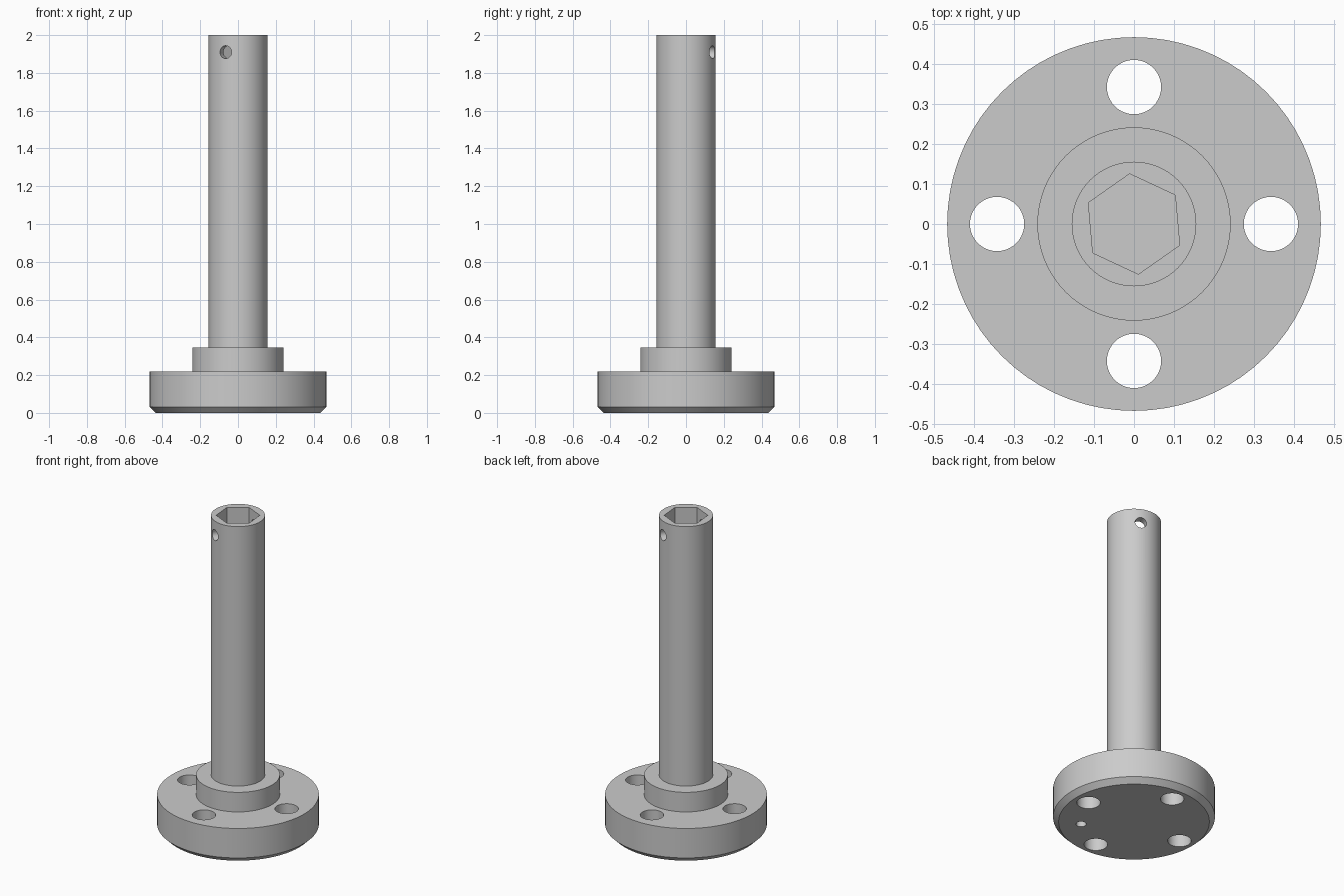
import bpy
import bmesh
from math import pi, radians, cos, sin
from mathutils import Matrix, Vector

default_cube = bpy.data.objects.get("Cube")
if default_cube:
    bpy.data.objects.remove(default_cube, do_unlink=True)


def add_object(name, bm):
    bmesh.ops.recalc_face_normals(bm, faces=bm.faces)
    mesh = bpy.data.meshes.new(name)
    bm.to_mesh(mesh)
    bm.free()
    obj = bpy.data.objects.new(name, mesh)
    bpy.context.collection.objects.link(obj)
    return obj


def turned_solid(name, profile, sides):
    """Turn a (radius, height) profile around z and cap both ends."""
    bm = bmesh.new()
    rings = []
    for r, z in profile:
        angles = [2 * pi * i / sides for i in range(sides)]
        rings.append([bm.verts.new((r * cos(a), r * sin(a), z)) for a in angles])
    for low, high in zip(rings, rings[1:]):
        for i in range(sides):
            j = (i + 1) % sides
            bm.faces.new((low[i], low[j], high[j], high[i]))
    bm.faces.new(rings[0])
    bm.faces.new(rings[-1])
    return add_object(name, bm)


def prism(name, radius, sides, start, end, turn=0.0):
    """Straight prism between two points, used for cutting."""
    start, end = Vector(start), Vector(end)
    axis = end - start
    place = (Matrix.Translation((start + end) / 2)
             @ axis.to_track_quat('Z', 'Y').to_matrix().to_4x4()
             @ Matrix.Rotation(turn, 4, 'Z'))
    bm = bmesh.new()
    bmesh.ops.create_cone(bm, cap_ends=True, segments=sides, radius1=radius,
                          radius2=radius, depth=axis.length, matrix=place)
    return add_object(name, bm)


# Flange with lower chamfer, collar and shaft as one turned body
FLANGE_R, FLANGE_TOP = 0.468, 0.22
COLLAR_R, COLLAR_TOP = 0.242, 0.345
SHAFT_R, SHAFT_TOP = 0.156, 2.0
CHAMFER = 0.032
body = turned_solid("flanged_shaft", [
    (FLANGE_R - CHAMFER, 0), (FLANGE_R, CHAMFER), (FLANGE_R, FLANGE_TOP),
    (COLLAR_R, FLANGE_TOP), (COLLAR_R, COLLAR_TOP),
    (SHAFT_R, COLLAR_TOP), (SHAFT_R, SHAFT_TOP)], 72)

cutters = []

# Four bolt holes through the flange
for i in range(4):
    x, y = 0.343 * cos(i * pi / 2), 0.343 * sin(i * pi / 2)
    cutters.append(prism("bolt_hole", 0.068, 40, (x, y, -0.1), (x, y, 0.3)))

# Blind locating hole in the underside
cutters.append(prism("locating_hole", 0.03, 24,
                     (0.217, -0.217, -0.1), (0.217, -0.217, 0.12)))

# Hexagonal socket, one flat facing the cross pin
PIN_ANGLE = radians(65)
socket = turned_solid("hex_socket", [(0.126, 1.65), (0.126, 2.1)], 6)
socket.data.transform(Matrix.Rotation(PIN_ANGLE + pi / 6, 4, 'Z'))
cutters.append(socket)

# Cross pin hole through both socket walls
reach = Vector((cos(PIN_ANGLE), sin(PIN_ANGLE), 0)) * 0.3
centre = Vector((0, 0, 1.91))
cutters.append(prism("pin_hole", 0.034, 32, centre - reach, centre + reach))

# Cut every hole, then discard the cutters
bpy.ops.object.select_all(action='DESELECT')
body.select_set(True)
bpy.context.view_layer.objects.active = body
for cutter in cutters:
    cutter.hide_render = True
    cut = body.modifiers.new(cutter.name, 'BOOLEAN')
    cut.operation = 'DIFFERENCE'
    cut.solver = 'EXACT'
    cut.object = cutter
    bpy.ops.object.modifier_apply(modifier=cut.name)
    bpy.data.objects.remove(cutter, do_unlink=True)

bpy.ops.object.shade_smooth_by_angle(angle=radians(30))
